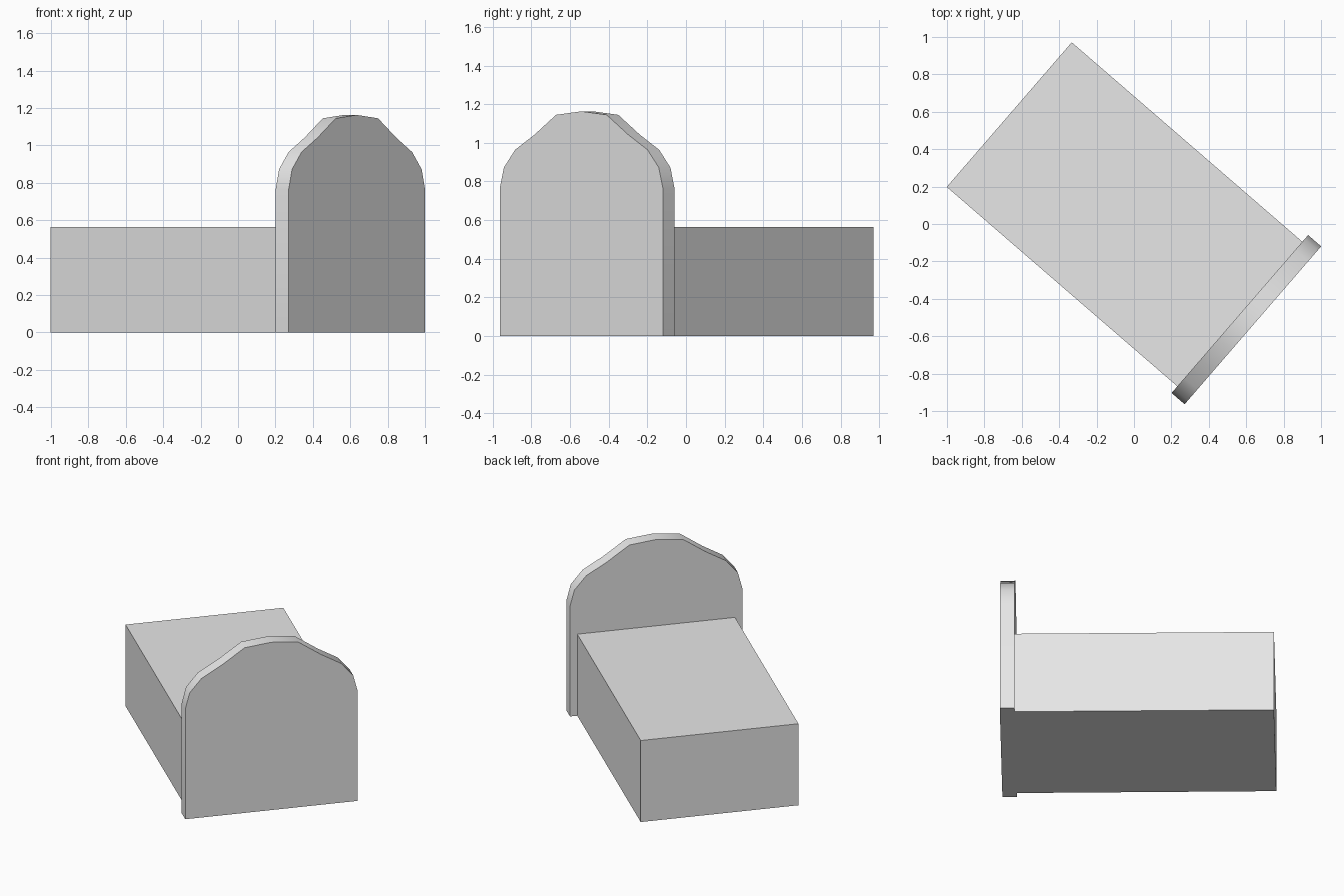
import bpy
import bmesh
from math import radians
from mathutils import Matrix

cube = bpy.data.objects.get("Cube")
if cube:
    bpy.data.objects.remove(cube, do_unlink=True)

TURN = Matrix.Rotation(radians(-40.85), 4, 'Z')

grey = bpy.data.materials.new("plain_grey")
grey.use_nodes = True
grey.diffuse_color = (0.8, 0.8, 0.8, 1)
grey.node_tree.nodes["Principled BSDF"].inputs["Base Color"].default_value = (0.8, 0.8, 0.8, 1)


def extruded(name, outline, start, end, middle):
    """Extrude a (width, height) outline along the length of the bed."""
    bm = bmesh.new()
    face = bm.faces.new([bm.verts.new((start, middle + w, h)) for w, h in outline])
    moved = bmesh.ops.extrude_face_region(bm, geom=[face])["geom"]
    verts = [v for v in moved if isinstance(v, bmesh.types.BMVert)]
    bmesh.ops.translate(bm, verts=verts, vec=(end - start, 0, 0))
    bmesh.ops.recalc_face_normals(bm, faces=bm.faces)
    bm.transform(TURN)
    mesh = bpy.data.meshes.new(name)
    bm.to_mesh(mesh)
    bm.free()
    mesh.materials.append(grey)
    obj = bpy.data.objects.new(name, mesh)
    bpy.context.collection.objects.link(obj)
    return obj


# Mattress block
half = 0.511
extruded("mattress", [(-half, 0), (half, 0), (half, 0.565), (-half, 0.565)],
         -0.887, 0.745, 0.006)

# Arched headboard: half outline, mirrored about its crown
side = [(0.558, 0), (0.558, 0.764), (0.53, 0.872), (0.453, 0.964),
        (0.321, 1.042), (0.173, 1.145)]
outline = side + [(0, 1.163)] + [(-w, h) for w, h in reversed(side)]
headboard = extruded("headboard", outline, 0.743, 0.835, 0.006)

# Smooth the arch but keep the rim edges sharp
bpy.ops.object.select_all(action='DESELECT')
headboard.select_set(True)
bpy.context.view_layer.objects.active = headboard
bpy.ops.object.shade_smooth_by_angle(angle=radians(35))
